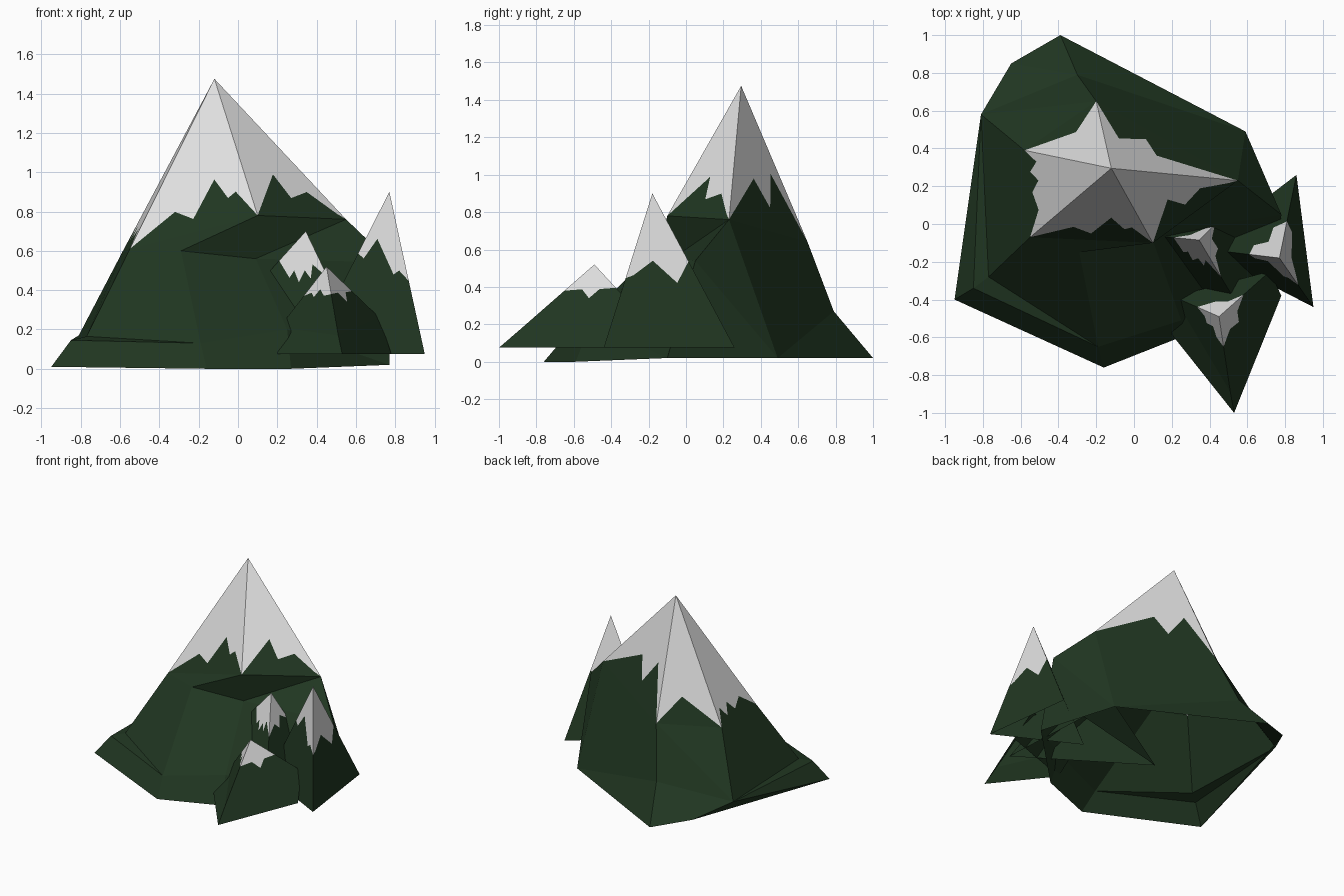
import bpy, bmesh
from mathutils import Vector

cube = bpy.data.objects.get("Cube")
if cube:
    bpy.data.objects.remove(cube, do_unlink=True)


def material(name, colour):
    m = bpy.data.materials.new(name)
    m.use_nodes = True
    m.diffuse_color = (*colour, 1)
    bsdf = next(n for n in m.node_tree.nodes if n.type == 'BSDF_PRINCIPLED')
    bsdf.inputs["Base Color"].default_value = (*colour, 1)
    bsdf.inputs["Roughness"].default_value = 0.9
    return m


GREEN = material("forest_green", (0.0145, 0.037, 0.0152))
SNOW = material("snow_white", (0.73, 0.73, 0.73))


class Peak:
    """Collects flat faces with shared corners; slot 0 is rock, slot 1 is snow."""

    def __init__(self, name):
        self.name, self.bm, self.cache = name, bmesh.new(), {}

    def face(self, points, slot=0):
        verts = []
        for p in points:
            key = tuple(round(c, 4) for c in p)
            if key not in self.cache:
                self.cache[key] = self.bm.verts.new(p)
            if self.cache[key] not in verts:
                verts.append(self.cache[key])
        if len(verts) > 2:
            self.bm.faces.new(verts).material_index = slot

    def cap_side(self, apex, a, b, zigzag):
        """Split a triangular side along a jagged snow line of (across, down) steps."""
        apex, a, b = Vector(apex), Vector(a), Vector(b)
        line = [apex.lerp(a.lerp(b, u), t) for u, t in zigzag]
        self.face([apex] + line, 1)
        self.face([b] + line[::-1] + [a])

    def finish(self):
        bmesh.ops.recalc_face_normals(self.bm, faces=self.bm.faces)
        mesh = bpy.data.meshes.new(self.name)
        self.bm.to_mesh(mesh)
        self.bm.free()
        mesh.materials.append(GREEN)
        mesh.materials.append(SNOW)
        bpy.context.collection.objects.link(bpy.data.objects.new(self.name, mesh))


# Main mountain: five-sided snowy summit
main = Peak("main_mountain")
summit = (-.12, .295, 1.475)
S = [(-.55, -.07, .61), (.1, -.1, .78), (.55, .23, .76), (-.2, .65, .64), (-.58, .39, .61)]
snow_lines = [
    [(.29, .83), (.48, .91), (.66, .68), (.79, .83), (.87, .8)],
    [(.47, .69), (.52, .86), (.8, .81), (.95, .96)],
    [(.4, .65), (.6, .83), (.8, .58)],
    [(.42, .78)],
    [(.12, .87), (.25, .95), (.37, .86), (.5, .94), (.75, .88)],
]
for i, steps in enumerate(snow_lines):
    main.cap_side(summit, S[i], S[(i + 1) % 5], [(0, 1)] + steps + [(1, 1)])

# Main mountain: rocky flanks, open underneath
ledge_l, ledge_r = (-.29, -.15, .6), (.09, -.06, .56)
shelf_in, shelf_out, corner = (-.77, -.28, .165), (-.85, -.34, .145), (-.95, -.4, .01)
front, front_foot = (-.19, -.65, .13), (-.16, -.76, 0)
spur, spur_foot = (.25, -.51, .2), (.27, -.59, 0)
shoulder, shoulder_foot = (.78, .05, .54), (.77, -.1, .02)
east_foot, back, back_foot = (.59, .49, .02), (-.3, .79, .27), (-.39, 1, .02)
rear, west = (-.65, .85, .09), (-.81, .58, .17)
for flank in [
    (S[0], S[1], ledge_l), (S[0], ledge_l, front, shelf_in),
    (S[1], S[2], ledge_r, ledge_l), (ledge_l, ledge_r, spur, front),
    (ledge_r, S[2], shoulder), (ledge_r, shoulder, shoulder_foot, spur),
    (shoulder, S[2], east_foot), (shoulder, east_foot, shoulder_foot),
    (S[2], S[3], back, east_foot), (back, back_foot, east_foot),
    (S[3], S[4], west), (S[3], west, back), (back, west, rear), (back, rear, back_foot),
    (S[4], S[0], shelf_in, west), (west, shelf_in, shelf_out),
    (west, shelf_out, corner), (west, corner, rear),
    (shelf_in, front, shelf_out), (shelf_out, front, front_foot, corner),
    (front, spur, spur_foot, front_foot), (spur, shoulder_foot, spur_foot),
]:
    main.face(flank)
main.finish()


# Small three-sided peaks: corners run left, front, back
def small_peak(name, apex, ring, tips, lines, feet=None):
    peak = Peak(name)
    for i in range(3):
        j = (i + 1) % 3
        peak.cap_side(apex, ring[i], ring[j], [(0, tips[i])] + lines[i] + [(1, tips[j])])
        if feet:
            peak.face([ring[i], ring[j], feet[j], feet[i]])
    peak.finish()


small_peak("east_peak", (.77, -.18, .9),
           [(.35, -.13, .075), (.95, -.44, .075), (.86, .26, .075)], (.38, .55, .44),
           [[(.17, .41), (.35, .29), (.77, .51), (.87, .485)],
            [(.1, .53), (.38, .436), (.7, .58)],
            [(.3, .5), (.5, .35), (.75, .46)]])

small_peak("middle_peak", (.345, -.085, .7),
           [(-.22, -.03, .075), (.645, -.59, .075), (.6, .17, .075)], (.24, .385, .33),
           [[(.4, .38), (.44, .32), (.556, .416), (.635, .32), (.728, .385), (.8, .27)],
            [(.3, .3), (.5, .36), (.7, .25)],
            [(.3, .25), (.6, .2)]])

small_peak("front_peak", (.45, -.49, .52),
           [(.21, -.385, .21), (.51, -.89, .17), (.72, -.25, .26)], (.48, .4, .48),
           [[(.2, .42), (.35, .48), (.5, .35), (.7, .44)],
            [(.38, .42), (.55, .6), (.72, .46)],
            [(.3, .4), (.6, .5)]],
           feet=[(.2, -.585, .075), (.53, -1, .075), (.78, -.38, .075)])
